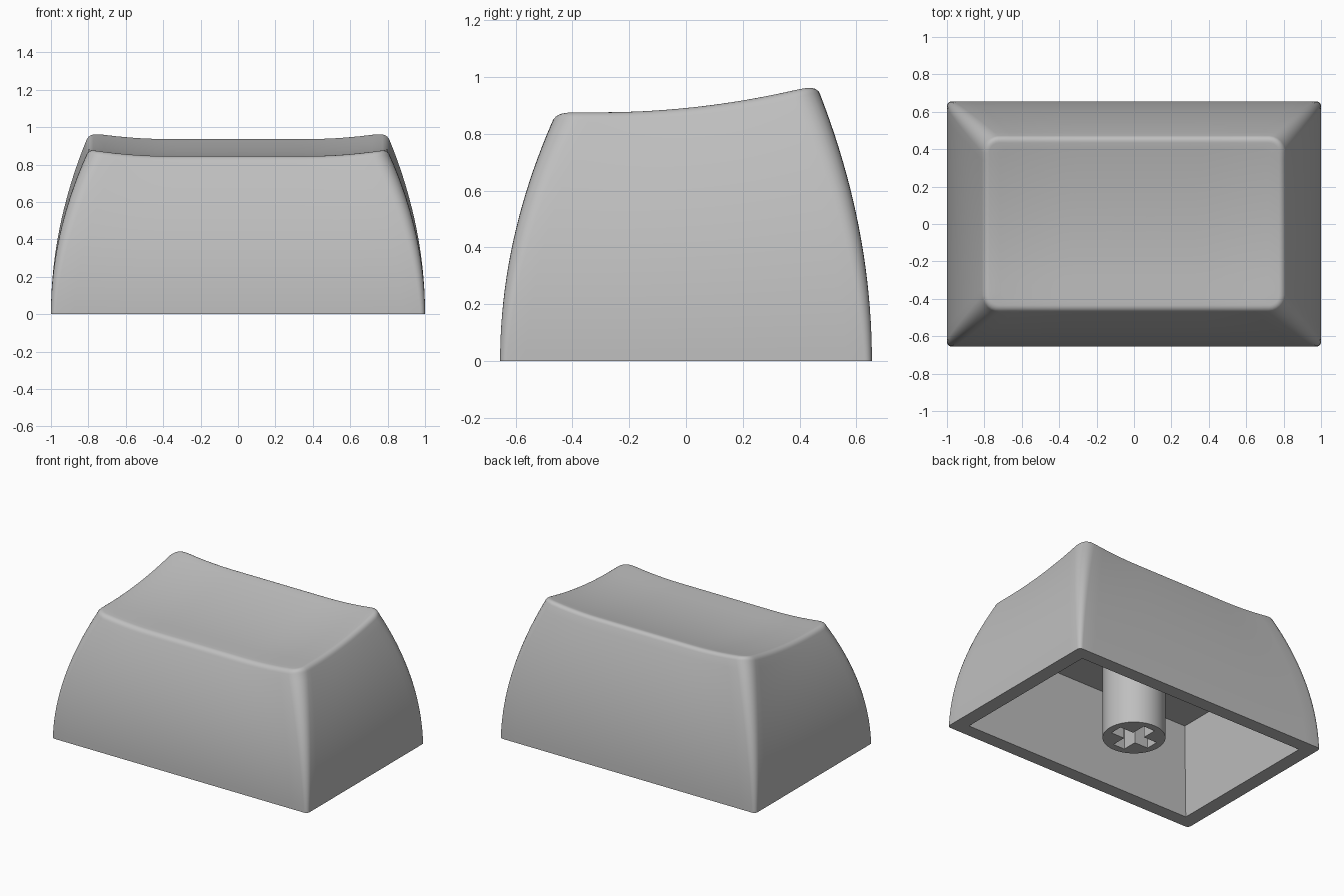
import bpy, bmesh, math

cube = bpy.data.objects.get("Cube")
if cube:
    bpy.data.objects.remove(cube, do_unlink=True)

grey = bpy.data.materials.new("mid_grey_plastic")
grey.use_nodes = True
COLOUR = (0.52, 0.52, 0.52, 1)
grey.diffuse_color = COLOUR
grey.node_tree.nodes["Principled BSDF"].inputs["Base Color"].default_value = COLOUR

EDGE, CORNER = 20, 6      # steps along each side and around each corner
WALL, FILLET, TOP = 20, 5, 14
FILLET_R = 0.04


def outline(hx, hy, r):
    """Rounded rectangle as a list of (x, y), counter-clockwise."""
    pts = []
    for k, (sx, sy) in enumerate([(1, 1), (-1, 1), (-1, -1), (1, -1)]):
        cx, cy = sx * (hx - r), sy * (hy - r)
        for i in range(CORNER + 1):
            a = math.pi / 2 * (k + i / CORNER)
            pts.append((cx + r * math.cos(a), cy + r * math.sin(a)))
        # straight run to the start of the next corner
        ex, ey = [(-1, 0), (0, -1), (1, 0), (0, 1)][k]
        run = 2 * (hx - r) if ex else 2 * (hy - r)
        x0, y0 = pts[-1]
        pts += [(x0 + ex * run * i / EDGE, y0 + ey * run * i / EDGE)
                for i in range(1, EDGE)]
    return pts


def dish(x, y):
    """Height of the scooped top: rises to the back and to both ends."""
    u = min(max((abs(x) - 0.36) / 0.42, 0), 1)
    return 0.845 + 0.167 * max(0, y + 0.3) ** 2 + 0.032 * u * u


def finish(obj):
    obj.data.materials.clear()
    obj.data.materials.append(grey)
    bpy.ops.object.select_all(action='DESELECT')
    obj.select_set(True)
    bpy.context.view_layer.objects.active = obj
    bpy.ops.object.shade_smooth_by_angle(angle=math.radians(32))


# Key shell: one continuous loft from the top centre, down the outside, up the inside
rings = []
TX, TY, TR = 0.812, 0.472, 0.09
inner_top = outline(TX - FILLET_R, TY - FILLET_R, TR - FILLET_R)
for i in range(1, TOP):
    s = i / TOP
    rings.append([(s * x, s * y, dish(s * x, s * y)) for x, y in inner_top])

# rounded rim
for i in range(FILLET, -1, -1):
    a = math.radians(18 + 72 * i / FILLET)
    inset = FILLET_R * (math.cos(math.radians(18)) - math.cos(a))
    drop = FILLET_R * (1 - math.sin(a))
    rings.append([(x, y, dish(x, y) - drop)
                  for x, y in outline(TX - inset, TY - inset, TR - inset)])

# bowed outer walls
rim = rings[-1]
for i in range(WALL - 1, -1, -1):
    t = i / WALL
    pts = outline(1 - (1 - TX) * t * t, 0.655 - (0.655 - TY) * t * t,
                  0.025 + (TR - 0.025) * t)
    rings.append([(x, y, t * top[2]) for (x, y), top in zip(pts, rim)])

# flat lower lip and straight tapered cavity
for hx, hy, z in [(0.90, 0.56, 0), (0.82, 0.475, 0.6)]:
    rings.append([(x, y, z) for x, y in outline(hx, hy, 0)])

bm = bmesh.new()
loops = [[bm.verts.new(p) for p in ring] for ring in rings]
n = len(loops[0])
for a, b in zip(loops, loops[1:]):
    for i in range(n):
        j = (i + 1) % n
        bm.faces.new((a[i], b[i], b[j], a[j]))
centre = bm.verts.new((0, 0, dish(0, 0)))
for i in range(n):
    bm.faces.new((centre, loops[0][i], loops[0][(i + 1) % n]))
bm.faces.new(loops[-1])
bmesh.ops.remove_doubles(bm, verts=bm.verts, dist=1e-5)
bmesh.ops.recalc_face_normals(bm, faces=bm.faces)
mesh = bpy.data.meshes.new("key_shell")
bm.to_mesh(mesh)
bm.free()
shell = bpy.data.objects.new("key_shell", mesh)
bpy.context.collection.objects.link(shell)
finish(shell)

# Mounting stem with a cross-shaped socket
bpy.ops.mesh.primitive_cylinder_add(vertices=64, radius=0.2, depth=0.61,
                                    location=(0, 0, 0.305))
stem = bpy.context.object
stem.name = "mounting_stem"
cutters = []
for sx, sy in [(0.3, 0.09), (0.09, 0.3)]:
    bpy.ops.mesh.primitive_cube_add(size=1, location=(0, 0, 0.1))
    cutter = bpy.context.object
    cutter.name = "socket_cutter"
    cutter.scale = (sx, sy, 0.5)
    cutter.hide_render = True
    cutters.append(cutter)
bpy.context.view_layer.update()
bpy.context.view_layer.objects.active = stem
for cutter in cutters:
    mod = stem.modifiers.new("socket", 'BOOLEAN')
    mod.operation = 'DIFFERENCE'
    mod.solver = 'EXACT'
    mod.object = cutter
    bpy.ops.object.modifier_apply(modifier=mod.name)
for cutter in cutters:
    bpy.data.objects.remove(cutter, do_unlink=True)
finish(stem)
